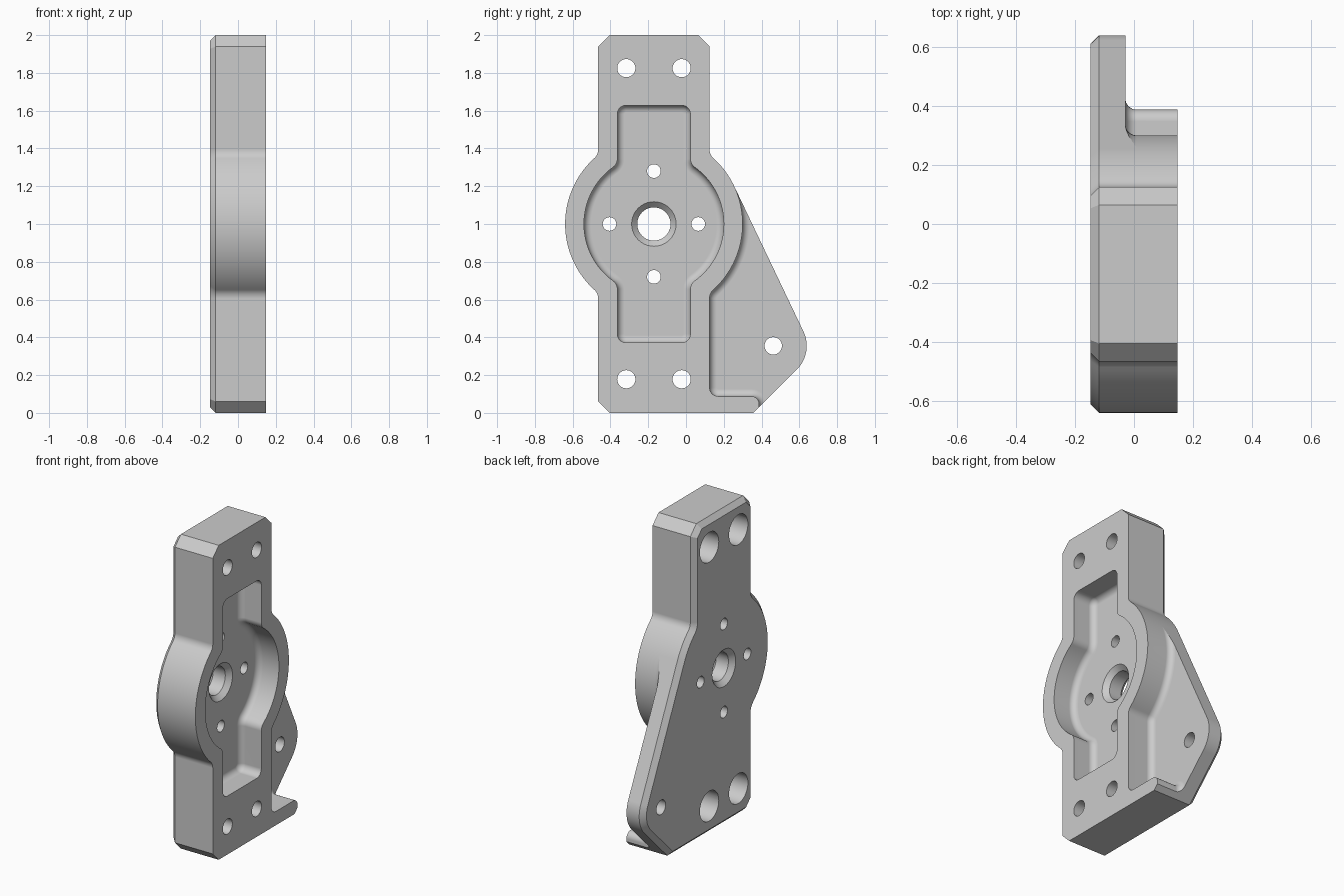
import bpy, bmesh, math
from mathutils import Vector

if "Cube" in bpy.data.objects:
    bpy.data.objects.remove(bpy.data.objects["Cube"])

BACK, FACE = -0.148, 0.148
FLANGE_FLOOR, POCKET_FLOOR = -0.029, -0.002
HUB = Vector((-0.17, 1.0))
HUB_R, HALF_W = 0.47, 0.295
TIP, TIP_R = Vector((0.462, 0.355)), 0.177


# Profile helpers: all profiles are lists of (y, z) points, counter-clockwise
def arc(c, r, a0, a1, n=24):
    return [Vector((c[0] + r * math.cos(a0 + (a1 - a0) * i / n),
                    c[1] + r * math.sin(a0 + (a1 - a0) * i / n))) for i in range(n + 1)]


def lobe(w, r, f, start=None):
    """Right side of a disc joined to a bar: lower blend, disc arc, upper blend."""
    dy, dz = w + f, math.sqrt((r + f) ** 2 - (w + f) ** 2)
    a = math.atan2(dz, dy)
    low = arc(HUB + Vector((dy, -dz)), f, math.pi, math.pi - a, 8)
    high = arc(HUB + Vector((dy, dz)), f, math.pi + a, math.pi, 8)
    begin = -a if start is None else start
    return low, arc(HUB, r, begin, a, 48)[1:-1], high


def mirrored(points):
    return [Vector((2 * HUB.x - p.x, p.y)) for p in reversed(points)]


def inset(points, d):
    """Move every edge inward by d with mitred corners."""
    out = []
    for i, p in enumerate(points):
        a = (p - points[i - 1]).normalized()
        b = (points[(i + 1) % len(points)] - p).normalized()
        na, nb = Vector((-a.y, a.x)), Vector((-b.y, b.x))
        out.append(p + (na + nb) * (d / (1 + na.dot(nb))))
    return out


def loft(name, rings):
    """Solid through a list of (x, profile) rings."""
    bm = bmesh.new()
    loops = [[bm.verts.new((x, p[0], p[1])) for p in pts] for x, pts in rings]
    n = len(loops[0])
    for lo, hi in zip(loops, loops[1:]):
        for i in range(n):
            j = (i + 1) % n
            bm.faces.new((lo[i], lo[j], hi[j], hi[i]))
    bm.faces.new(loops[0][::-1])
    bm.faces.new(loops[-1])
    bmesh.ops.recalc_face_normals(bm, faces=bm.faces)
    mesh = bpy.data.meshes.new(name)
    bm.to_mesh(mesh)
    bm.free()
    obj = bpy.data.objects.new(name, mesh)
    bpy.context.collection.objects.link(obj)
    return obj


def filleted_cutter(name, points, floor, r=0.038, steps=8):
    """Cutter with a rounded edge of radius r where it meets the floor."""
    rings = []
    for i in range(steps + 1):
        t = math.pi / 2 * i / steps
        rings.append((floor + r * (1 - math.cos(t)), inset(points, r * (1 - math.sin(t)))))
    return loft(name, rings + [(FACE + 0.2, points)])


def bore(name, c, steps):
    """Round hole cutter from (x, radius) steps."""
    return loft(name, [(x, arc(c, r, 0, math.tau, 40)[:-1]) for x, r in steps])


def cut(target, cutter):
    mod = target.modifiers.new(cutter.name, 'BOOLEAN')
    mod.operation, mod.solver, mod.object = 'DIFFERENCE', 'EXACT', cutter
    bpy.context.view_layer.objects.active = target
    bpy.ops.object.modifier_apply(modifier=mod.name)
    bpy.data.objects.remove(cutter)


# Outer outline: bar, hub and side flange
d = TIP - HUB
tangent = math.atan2(d.y, d.x) + math.acos((HUB_R - TIP_R) / d.length)
low, disc, high = lobe(HALF_W, HUB_R, 0.06)
left = mirrored(low + disc + high)
upper_disc = arc(HUB, HUB_R, tangent, math.atan2(high[0].y - HUB.y, high[0].x - HUB.x))[:-1]
x0, x1, c = HUB.x - HALF_W, HUB.x + HALF_W, 0.06
foot = TIP.x - TIP.y + TIP_R * math.sqrt(2)
outline = [Vector((x0 + c, 0)), Vector((foot, 0))]
outline += arc(TIP, TIP_R, -math.pi / 4, tangent)
outline += upper_disc + high
outline += [Vector(p) for p in ((x1, 2 - c), (x1 - c, 2), (x0 + c, 2), (x0, 2 - c))]
outline += left + [Vector((x0, c))]
body = loft("mounting_bracket", [(BACK, inset(outline, 0.03)), (BACK + 0.03, outline), (FACE, outline)])

# Recess above the side flange, bounded by the hub, the bar and the foot ledge
T = HUB + HUB_R * Vector((math.cos(tangent), math.sin(tangent)))
along = Vector((-math.sin(tangent - 0.02), math.cos(tangent - 0.02)))
low_end = math.atan2(low[-1].y - HUB.y, low[-1].x - HUB.x)
ledge, end, r = 0.088, 0.387, 0.045
wall = [T + along * 0.3] + arc(HUB, HUB_R, tangent, low_end, 40)[:-1] + low[::-1]
wall += arc((x1 + r, ledge + r), r, math.pi, 1.5 * math.pi, 8)
wall += arc((end - 0.04, ledge - 0.04), 0.04, math.pi / 2, 0, 8)
wall += [Vector((end, -0.2)), Vector((1, -0.2)), Vector((1, 1.6))]
cut(body, filleted_cutter("flange_recess", wall, FLANGE_FLOOR))

# Central pocket: smaller bar and disc
low, disc, high = lobe(0.193, 0.37, 0.055)
right = low + disc + high
w, bottom, top = 0.193, 0.372, 1.628
pocket = arc((HUB.x + w - r, bottom + r), r, -math.pi / 2, 0, 8) + right
pocket += arc((HUB.x + w - r, top - r), r, 0, math.pi / 2, 8)
pocket += arc((HUB.x - w + r, top - r), r, math.pi / 2, math.pi, 8) + mirrored(right)
pocket += arc((HUB.x - w + r, bottom + r), r, math.pi, 1.5 * math.pi, 8)
cut(body, filleted_cutter("pocket", pocket, POCKET_FLOOR))

# Shaft hole, chamfered on both sides
cut(body, bore("shaft_hole", HUB, [(BACK - 0.02, 0.138), (BACK + 0.03, 0.088),
                                   (POCKET_FLOOR - 0.03, 0.088), (POCKET_FLOOR + 0.02, 0.138)]))

# Four small holes round the shaft, the vertical pair set wider
for y, z in ((0.235, 0), (-0.235, 0), (0, 0.28), (0, -0.28)):
    cut(body, bore("hub_hole", HUB + Vector((y, z)), [(-0.3, 0.036), (0.1, 0.036)]))

# Counterbored mounting holes and the flange hole
for y in (-0.316, -0.023):
    for z in (0.178, 1.825):
        cut(body, bore("mount_hole", (y, z), [(-0.3, 0.095), (0.03, 0.095), (0.03, 0.048), (0.3, 0.048)]))
cut(body, bore("flange_hole", TIP, [(-0.3, 0.046), (0.1, 0.046)]))

# Plain metal colour
metal = bpy.data.materials.new("grey_metal")
metal.use_nodes = True
colour = (0.6, 0.6, 0.6, 1)
metal.diffuse_color = colour
metal.node_tree.nodes["Principled BSDF"].inputs["Base Color"].default_value = colour
body.data.materials.clear()
body.data.materials.append(metal)

# Smooth curved walls, keep machined edges crisp
bpy.ops.object.select_all(action='DESELECT')
body.select_set(True)
bpy.context.view_layer.objects.active = body
bpy.ops.object.shade_smooth_by_angle(angle=math.radians(30))
weighted = body.modifiers.new("flat_face_normals", 'WEIGHTED_NORMAL')
weighted.keep_sharp = True
